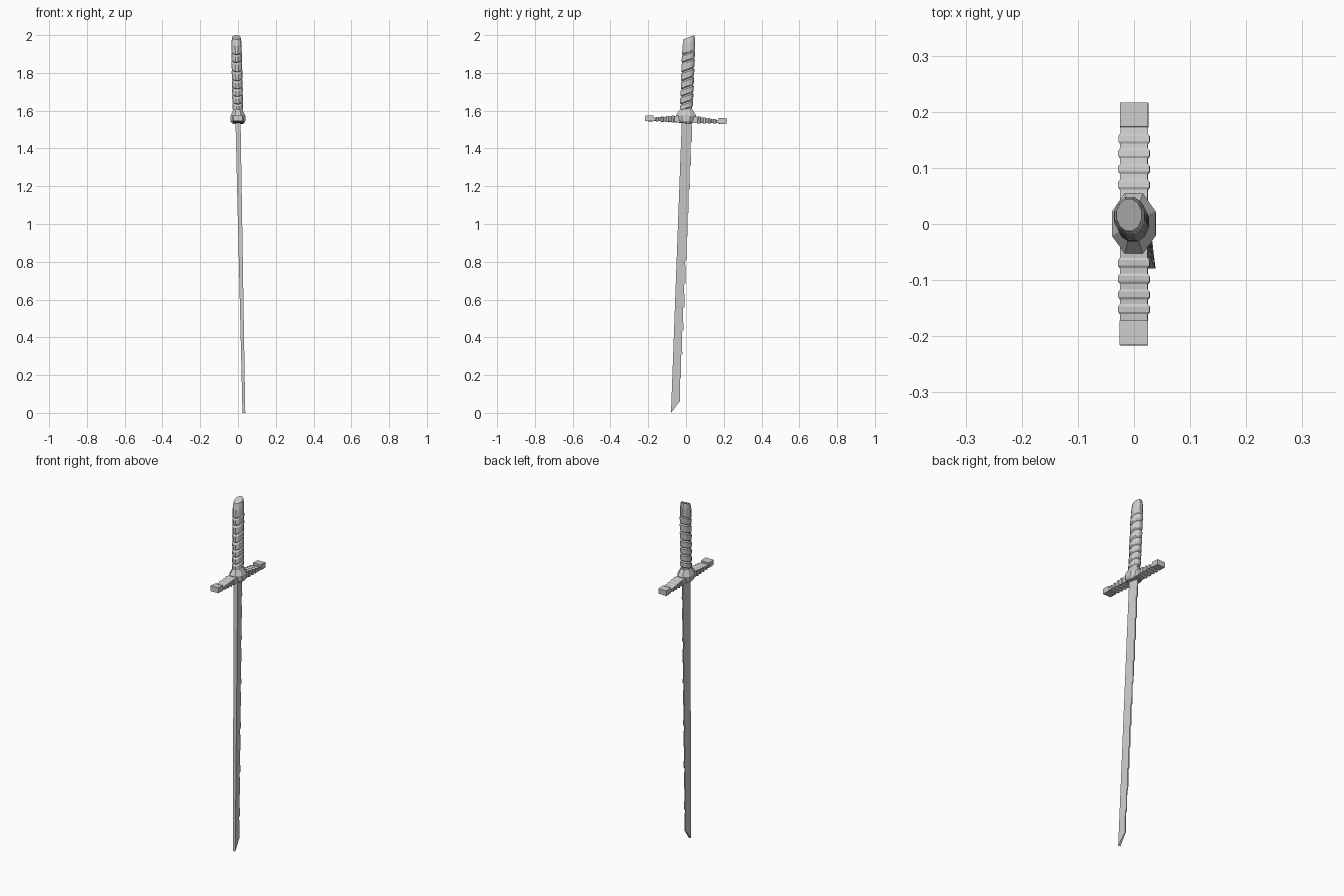
import bpy, math
from mathutils import Matrix, Vector

if "Cube" in bpy.data.objects:
    bpy.data.objects.remove(bpy.data.objects["Cube"])

# The whole sword leans slightly about the guard centre
TILT = (Matrix.Translation((0, 0, 1.553))
        @ Matrix.Rotation(-0.02, 4, 'Y') @ Matrix.Rotation(-0.037, 4, 'X'))


def loft(name, rings):
    """Skin a list of equal-length point rings and cap both ends."""
    n = len(rings[0])
    verts = [TILT @ Vector(p) for r in rings for p in r]
    faces = [tuple(range(n)), tuple(range(len(verts) - n, len(verts)))]
    for i in range(len(rings) - 1):
        for j in range(n):
            a, b = i * n + j, i * n + (j + 1) % n
            faces.append((a, b, b + n, a + n))
    me = bpy.data.meshes.new(name)
    me.from_pydata(verts, [], faces)
    ob = bpy.data.objects.new(name, me)
    bpy.context.collection.objects.link(ob)
    bpy.context.view_layer.objects.active = ob
    bpy.ops.object.mode_set(mode='EDIT')
    bpy.ops.mesh.select_all(action='SELECT')
    bpy.ops.mesh.normals_make_consistent(inside=False)
    bpy.ops.object.mode_set(mode='OBJECT')
    return ob


def oval(rx, ry, z, sides, slant=0.0):
    pts = []
    for k in range(sides):
        a = 2 * math.pi * (k + 0.5) / sides
        y = ry * math.sin(a)
        pts.append((rx * math.cos(a), y, z + slant * y))
    return pts


# Blade: thick flat spine on -y, thin chipped edge on +y
def blade_ring(z_spine, z_edge, y_edge, t):
    w, e = 0.0135 - 0.006 * t, 0.003
    return [(-w, -0.022, z_spine), (w, -0.022, z_spine),
            (e, y_edge, z_edge), (-e, y_edge, z_edge)]


teeth, top, bottom = 12, 0.0, -1.50
rings = []
for i in range(teeth):
    for f, bump in ((0.0, -0.004), (0.93, 0.003)):
        t = (i + f) / teeth
        z = top + (bottom - top) * t
        rings.append(blade_ring(z, z, 0.034 - 0.013 * t + bump, t))
rings.append(blade_ring(-1.555, bottom, 0.017, 1))
loft("blade", rings)

# Cross guard: one ridged, tapering arm mirrored to each side
for side, label in ((1, "back"), (-1, "front")):
    def box_ring(y, w, hi, lo):
        return [(-w, side * y, lo), (w, side * y, lo), (w, side * y, hi), (-w, side * y, hi)]

    def arm_ring(y, grow):
        t = y / 0.175
        return box_ring(y, 0.0245 + grow, 0.024 - 0.022 * t + grow * 0.7,
                        -0.018 + 0.006 * t - grow * 0.7)

    rings = [arm_ring(0.0, 0)]
    for c in (0.07, 0.098, 0.126, 0.152):
        rings += [arm_ring(c - 0.009, 0), arm_ring(c - 0.005, 0.0035),
                  arm_ring(c + 0.005, 0.0035), arm_ring(c + 0.009, 0)]
    rings.append(arm_ring(0.175, 0))
    loft(label + "_guard_arm", rings)
    loft(label + "_guard_end", [box_ring(0.173, 0.025, 0.014, -0.016),
                                box_ring(0.216, 0.025, 0.014, -0.016)])

# Collar joining guard and grip
loft("collar", [oval(rx, ry, z, 8) for rx, ry, z in
                ((0.034, 0.036, -0.02), (0.042, 0.050, -0.008), (0.042, 0.058, 0.02),
                 (0.031, 0.044, 0.042), (0.026, 0.034, 0.055))])

# Grip: slanted wrapped bands ending in a slanted pommel face
S = 0.42
rings = [oval(0.024, 0.031, 0.045, 12, S)]
bands = [0.055, 0.092, 0.132, 0.172, 0.215, 0.262, 0.312, 0.355]
for lo, hi in zip(bands, bands[1:]):
    for z, g in ((lo, -0.003), (lo + 0.006, 0.002), (hi - 0.008, 0.003), (hi - 0.001, -0.002)):
        rings.append(oval(0.0265 + g, 0.033 + g, z, 12, S))
for rx, ry, z in ((0.028, 0.035, 0.36), (0.0275, 0.034, 0.405), (0.023, 0.029, 0.436)):
    rings.append(oval(rx, ry, z, 12, S))
loft("grip", rings)
